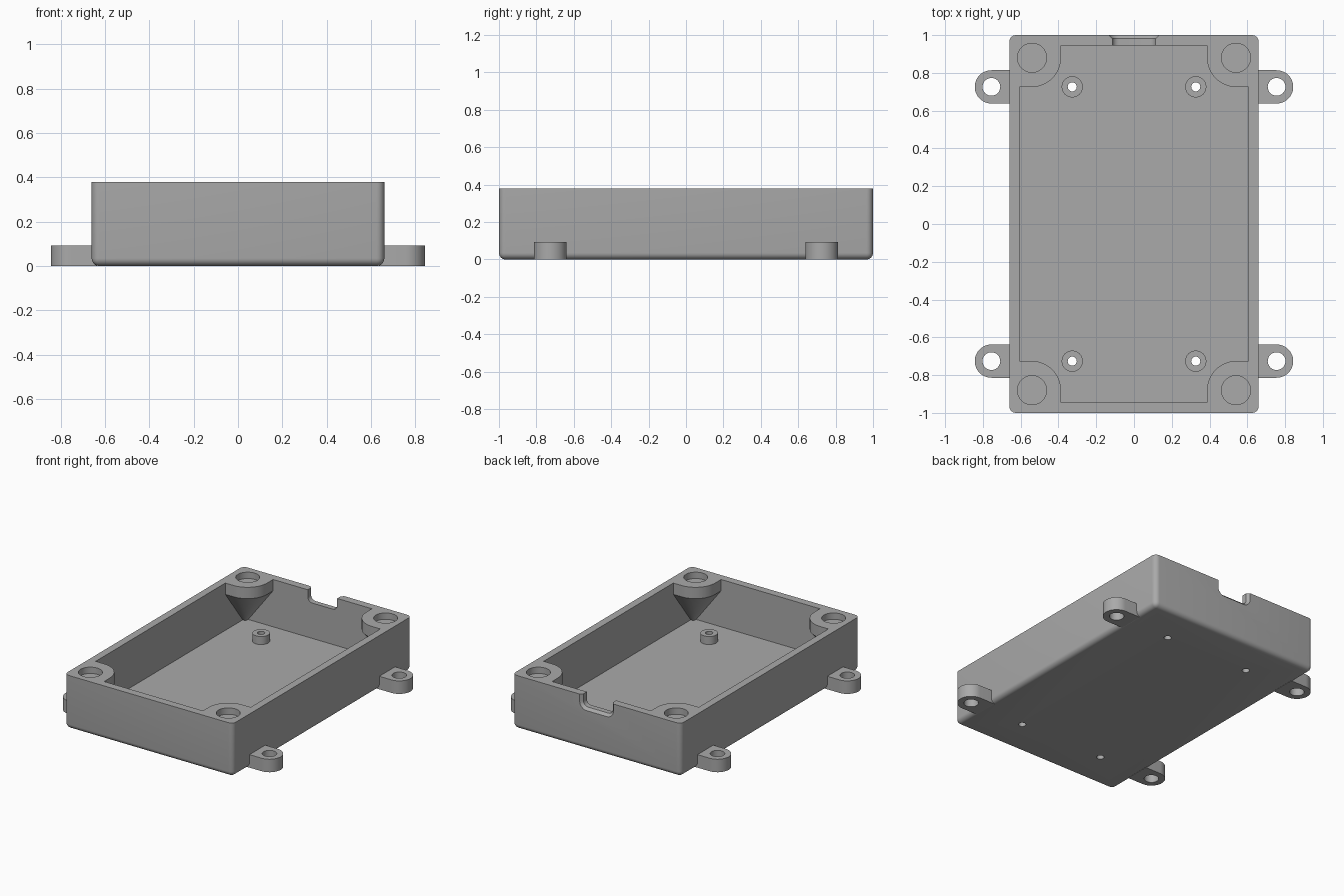
import bpy, bmesh
from math import pi, cos, sin
from mathutils import Matrix

cube = bpy.data.objects.get("Cube")
if cube:
    bpy.data.objects.remove(cube)

grey = bpy.data.materials.new("plain grey")
grey.use_nodes = True
grey.diffuse_color = (0.4, 0.4, 0.4, 1)
grey.node_tree.nodes["Principled BSDF"].inputs["Base Color"].default_value = (0.4, 0.4, 0.4, 1)

HALF_X, HALF_Y, TOP = 0.66, 1.0, 0.38
IN_X, IN_Y, FLOOR = 0.607, 0.945, 0.045
CORNERS = [(sx, sy) for sx in (-1, 1) for sy in (-1, 1)]


def finish(name, bm):
    bmesh.ops.recalc_face_normals(bm, faces=bm.faces)
    mesh = bpy.data.meshes.new(name)
    bm.to_mesh(mesh)
    bm.free()
    mesh.materials.append(grey)
    ob = bpy.data.objects.new(name, mesh)
    bpy.context.collection.objects.link(ob)
    return ob


def add_box(bm, x0, x1, y0, y1, z0, z1):
    m = Matrix.Translation(((x0 + x1) / 2, (y0 + y1) / 2, (z0 + z1) / 2))
    return bmesh.ops.create_cube(bm, size=1, matrix=m @ Matrix.Diagonal((x1 - x0, y1 - y0, z1 - z0, 1)))


def add_cylinder(bm, x, y, r, z0, z1, sides=40):
    bmesh.ops.create_cone(bm, cap_ends=True, segments=sides, radius1=r, radius2=r,
                          depth=z1 - z0, matrix=Matrix.Translation((x, y, (z0 + z1) / 2)))


def loft(bm, rings):
    """Skin a stack of matching point rings and cap both ends."""
    rows = [[bm.verts.new(p) for p in ring] for ring in rings]
    n = len(rows[0])
    for a, b in zip(rows, rows[1:]):
        for i in range(n):
            bm.faces.new((a[i], a[(i + 1) % n], b[(i + 1) % n], b[i]))
    bm.faces.new(rows[0])
    bm.faces.new(rows[-1])


def combine(ob, other, operation):
    mod = ob.modifiers.new(operation.lower(), 'BOOLEAN')
    mod.operation, mod.solver, mod.object = operation, 'EXACT', other
    bpy.context.view_layer.objects.active = ob
    bpy.ops.object.modifier_apply(modifier=mod.name)
    bpy.data.objects.remove(other)


# Outer block with rounded uprights and rounded bottom rim
bm = bmesh.new()
add_box(bm, -HALF_X, HALF_X, -HALF_Y, HALF_Y, 0, TOP)
rounded = [e for e in bm.edges if min(v.co.z for v in e.verts) < 0.01]
bmesh.ops.bevel(bm, geom=rounded, offset=0.035, segments=6, profile=0.5, affect='EDGES')
case = finish("case_body", bm)

# Cavity, leaving solid tapered screw bosses in the corners
bm = bmesh.new()
add_box(bm, -IN_X, IN_X, -IN_Y, IN_Y, FLOOR, 0.6)
cavity = finish("cavity_cutter", bm)
bm = bmesh.new()
for sx, sy in CORNERS:
    outline = [(-0.03, -0.03), (0.22, -0.03)]
    outline += [(0.065 + 0.155 * cos(a * pi / 32), 0.065 + 0.155 * sin(a * pi / 32)) for a in range(17)]
    outline += [(-0.03, 0.22)]
    loft(bm, [[(sx * (IN_X - (u * k if u > 0 else u)), sy * (IN_Y - (v * k if v > 0 else v)), z) for u, v in outline]
              for z, k in ((FLOOR - 0.01, 0.08), (0.30, 1), (0.7, 1))])
combine(cavity, finish("boss_shapes", bm), 'DIFFERENCE')
combine(case, cavity, 'DIFFERENCE')

# Standoffs on the floor
bm = bmesh.new()
for sx, sy in CORNERS:
    add_cylinder(bm, sx * 0.327, sy * 0.726, 0.056, FLOOR - 0.02, 0.102)
combine(case, finish("standoffs", bm), 'UNION')

# Corner recesses and standoff bores
bm = bmesh.new()
for sx, sy in CORNERS:
    add_cylinder(bm, sx * 0.54, sy * 0.88, 0.077, TOP - 0.045, 0.6)
    add_cylinder(bm, sx * 0.327, sy * 0.726, 0.024, -0.1, 0.3, 24)
combine(case, finish("hole_cutter", bm), 'DIFFERENCE')

# Cable notch in the back wall, flared on the outside
def notch_ring(y, grow):
    half, base, r = 0.115 + grow, TOP - 0.085 - grow, 0.035 + grow
    arc = [(half - r + r * sin(a * pi / 12), base + r - r * cos(a * pi / 12)) for a in range(7)]
    pts = arc + [(half, 0.6), (-half, 0.6)] + [(-x, z) for x, z in reversed(arc)]
    return [(x, y, z) for x, z in pts]


bm = bmesh.new()
loft(bm, [notch_ring(0.9, 0), notch_ring(0.982, 0), notch_ring(HALF_Y, 0.018), notch_ring(1.1, 0.018)])
combine(case, finish("notch_cutter", bm), 'DIFFERENCE')


# Mounting ears with screw holes
def make_ear(name, sx, sy):
    bm = bmesh.new()
    arc = [(0.755 + 0.088 * cos(a * pi / 24), 0.088 * sin(a * pi / 24)) for a in range(-12, 13)]
    outline = arc + [(0.635, 0.088), (0.635, -0.088)]
    loft(bm, [[(sx * x, sy * 0.726 + y, z) for x, y in outline] for z in (0, 0.092)])
    ear = finish(name, bm)
    bm = bmesh.new()
    add_cylinder(bm, sx * 0.755, sy * 0.726, 0.047, -0.1, 0.3, 32)
    combine(ear, finish("ear_hole_cutter", bm), 'DIFFERENCE')
    return ear


parts = [case] + [make_ear(f"{'front' if sy < 0 else 'back'}_{'right' if sx < 0 else 'left'}_ear", sx, sy)
                  for sx, sy in CORNERS]

# Smooth the round surfaces, keep the corners crisp
bpy.ops.object.select_all(action='DESELECT')
for ob in parts:
    ob.select_set(True)
bpy.context.view_layer.objects.active = case
bpy.ops.object.shade_smooth_by_angle(angle=pi / 6)
